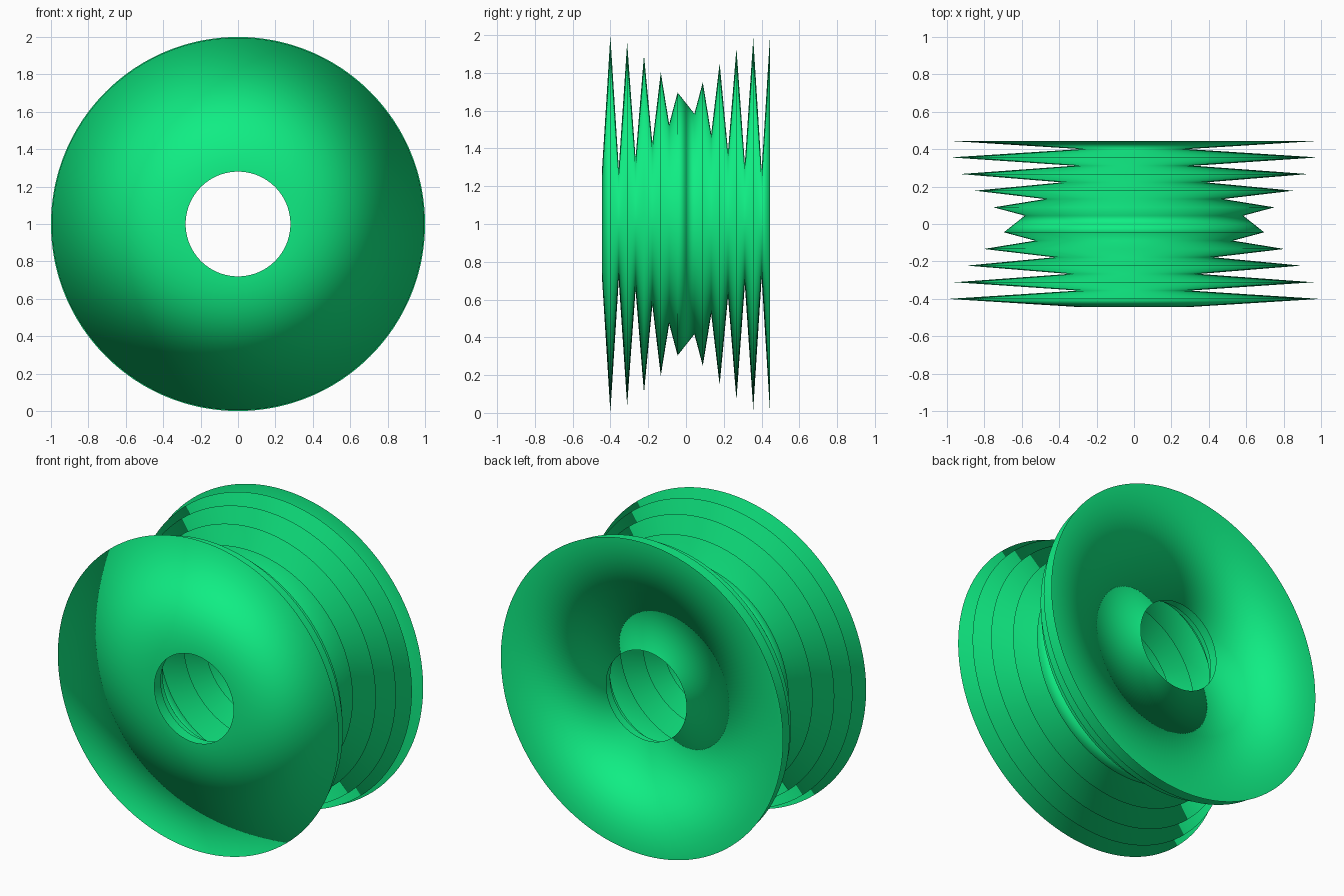
import bpy, bmesh
from math import sin, cos, pi

if "Cube" in bpy.data.objects:
    bpy.data.objects.remove(bpy.data.objects["Cube"])

SEGMENTS = 200
FOLDS = 10            # folds on each side of the middle
HALF_DEPTH = 0.445

# Zigzag profile: alternating radius whose swing grows away from the middle
profile = []
for k in range(-FOLDS, FOLDS + 1):
    radius = 0.64 + 0.36 * sin(k * pi / 20) * (-1) ** k
    profile.append((k * HALF_DEPTH / FOLDS, radius))

# Open pleated sleeve, revolved around the y axis at height 1
bm = bmesh.new()
rings = []
for y, r in profile:
    rings.append([bm.verts.new((r * cos(2 * pi * i / SEGMENTS), y,
                                1 + r * sin(2 * pi * i / SEGMENTS)))
                  for i in range(SEGMENTS)])
for a, b in zip(rings, rings[1:]):
    for i in range(SEGMENTS):
        j = (i + 1) % SEGMENTS
        face = bm.faces.new((a[i], b[i], b[j], a[j]))
        face.smooth = True

mesh = bpy.data.meshes.new("pleated_bellows")
bm.normal_update()
bm.to_mesh(mesh)
bm.free()
bellows = bpy.data.objects.new("pleated_bellows", mesh)
bpy.context.collection.objects.link(bellows)

# Green finish
green = bpy.data.materials.new("green")
green.diffuse_color = (0.005, 0.85, 0.23, 1)
green.use_nodes = True
green.node_tree.nodes["Principled BSDF"].inputs["Base Color"].default_value = green.diffuse_color
mesh.materials.append(green)
